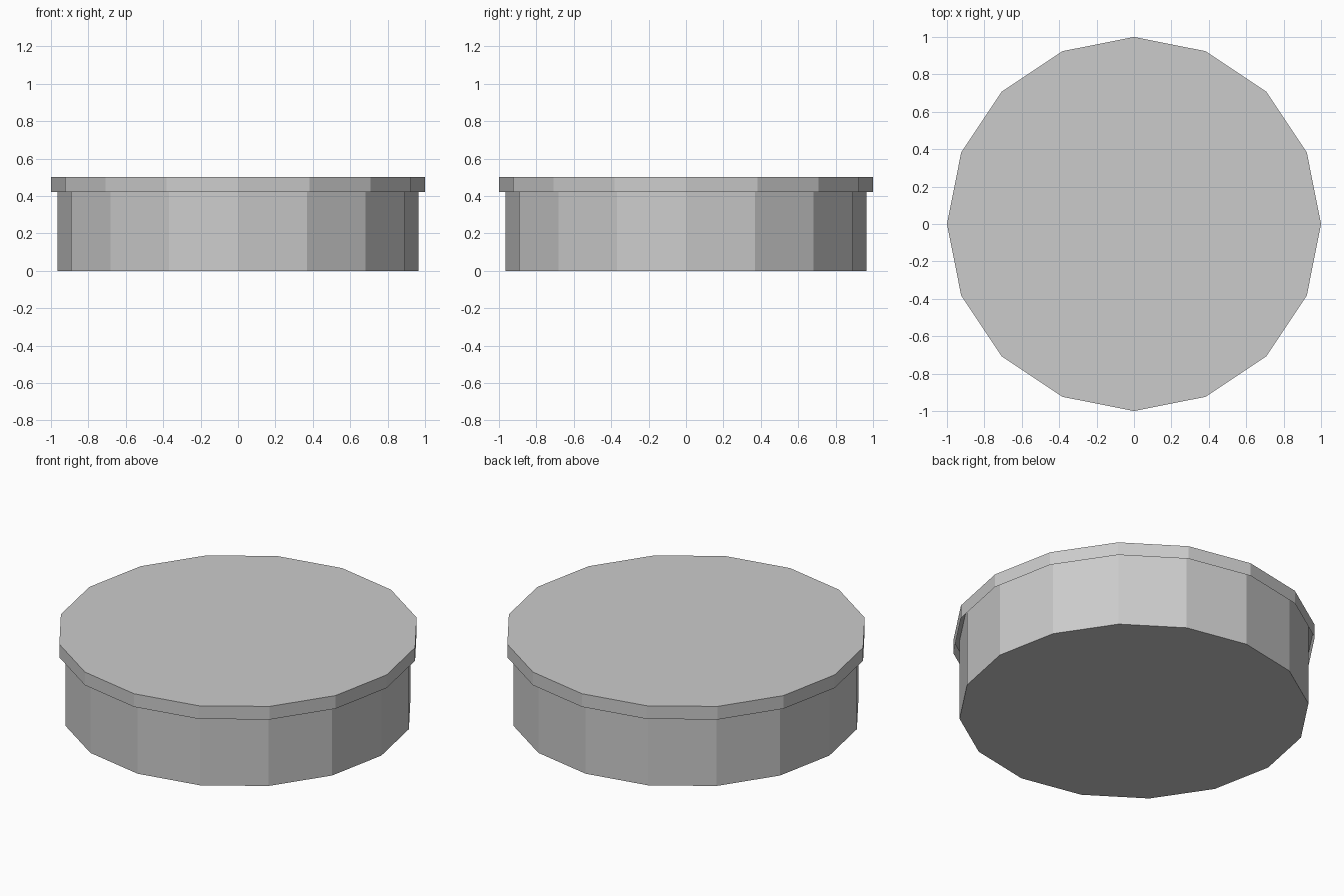
import bpy
import bmesh
from math import cos, sin, tau

if "Cube" in bpy.data.objects:
    bpy.data.objects.remove(bpy.data.objects["Cube"])

SIDES = 16


def capped_shell(name, radius, z_cap, z_open):
    """Faceted cylinder wall, closed at z_cap and open at z_open."""
    bm = bmesh.new()
    rings = []
    for z in (z_cap, z_open):
        rings.append([bm.verts.new((radius * cos(tau * i / SIDES),
                                    radius * sin(tau * i / SIDES), z))
                      for i in range(SIDES)])
    cap, rim = rings
    up = z_cap > z_open
    bm.faces.new(cap if up else cap[::-1])
    for i in range(SIDES):
        j = (i + 1) % SIDES
        wall = (cap[i], cap[j], rim[j], rim[i])
        bm.faces.new(wall[::-1] if up else wall)
    mesh = bpy.data.meshes.new(name)
    bm.to_mesh(mesh)
    bm.free()
    obj = bpy.data.objects.new(name, mesh)
    bpy.context.collection.objects.link(obj)
    return obj


# Container body, closed at the bottom and running up under the lid
capped_shell("tin_body", 0.965, 0.0, 0.498)

# Slightly wider lid, open underneath so it slips over the body
capped_shell("tin_lid", 1.0, 0.5, 0.42)
